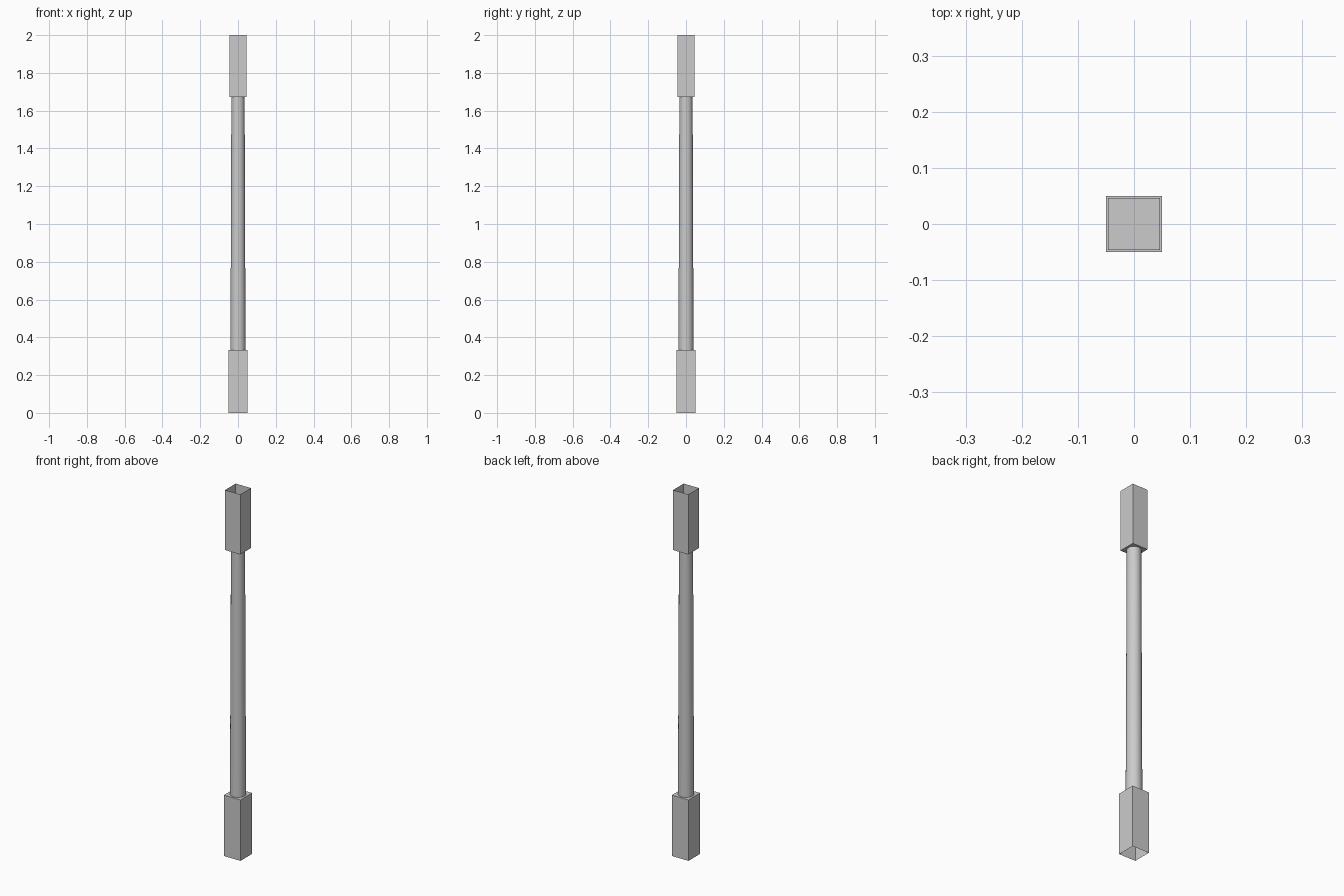
import bpy, bmesh

if "Cube" in bpy.data.objects:
    bpy.data.objects.remove(bpy.data.objects["Cube"])


def finish(bm, name):
    mesh = bpy.data.meshes.new(name)
    bm.to_mesh(mesh)
    bm.free()
    obj = bpy.data.objects.new(name, mesh)
    bpy.context.collection.objects.link(obj)
    return obj


def open_block(name, width, z0, z1, open_top):
    """Thin square sleeve, closed at the shaft side and open at the outer end."""
    bm = bmesh.new()
    bmesh.ops.create_cube(bm, size=1)
    for v in bm.verts:
        v.co.x *= width
        v.co.y *= width
        v.co.z = z1 if v.co.z > 0 else z0
    bm.normal_update()
    sign = 1 if open_top else -1
    ends = [f for f in bm.faces if f.normal.z * sign > 0.9]
    bmesh.ops.delete(bm, geom=ends, context='FACES_ONLY')
    return finish(bm, name)


# Square end blocks
open_block("lower_block", 0.1, 0.0, 0.333, False)
open_block("upper_block", 0.092, 1.672, 2.0, True)

# Round tapered shaft between the blocks
bm = bmesh.new()
bmesh.ops.create_cone(bm, cap_ends=False, segments=32, radius1=0.04,
                      radius2=0.035, depth=1.672 - 0.333)
bmesh.ops.translate(bm, verts=bm.verts, vec=(0, 0, (1.672 + 0.333) / 2))
for f in bm.faces:
    f.smooth = True
finish(bm, "tapered_shaft")
